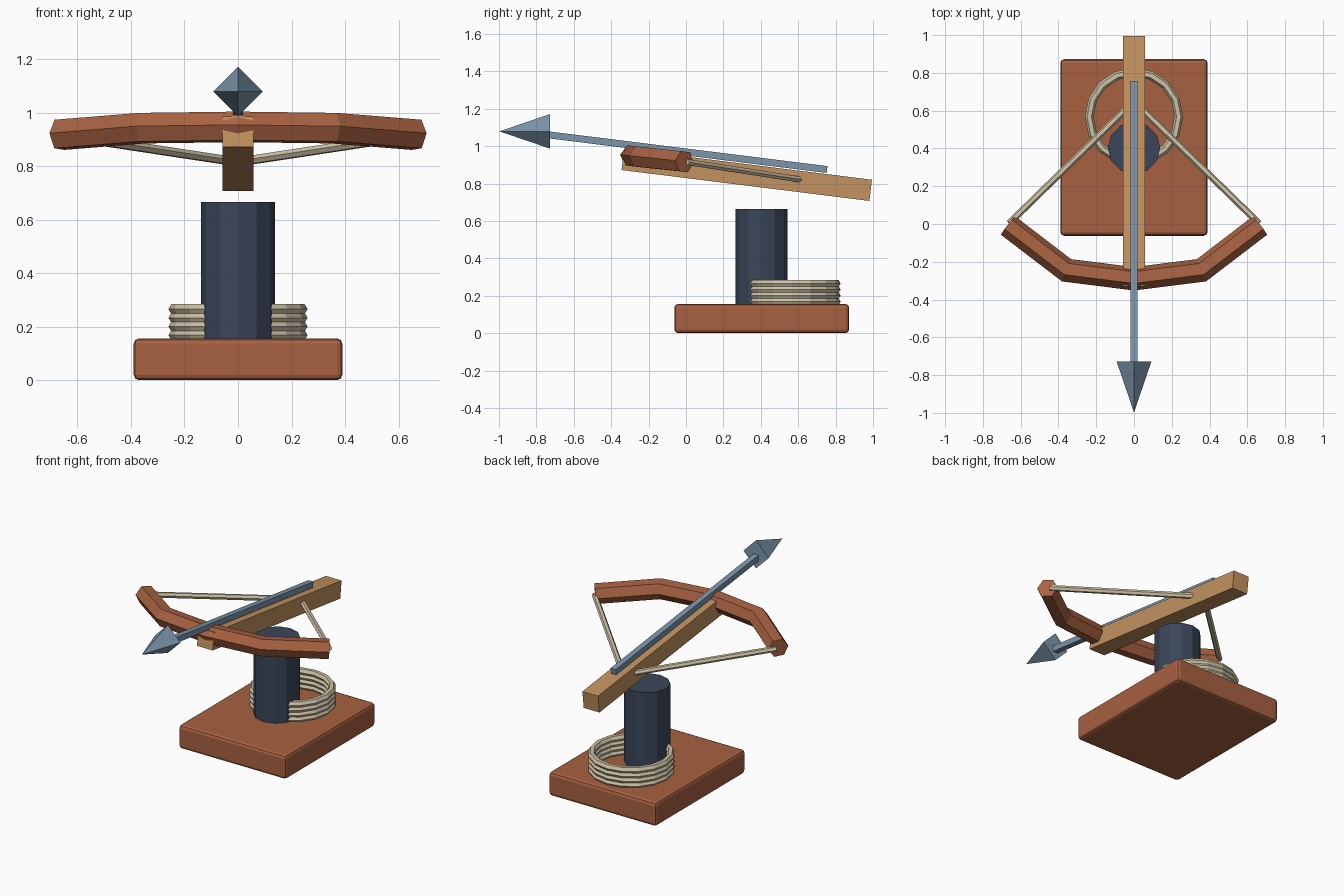
import bpy, bmesh
from math import pi, cos, sin, atan, radians
from mathutils import Vector, Matrix

if "Cube" in bpy.data.objects:
    bpy.data.objects.remove(bpy.data.objects["Cube"])


def material(name, rgb):
    m = bpy.data.materials.new(name)
    m.diffuse_color = (*rgb, 1)
    m.use_nodes = True
    m.node_tree.nodes["Principled BSDF"].inputs["Base Color"].default_value = m.diffuse_color
    return m


CLAY = material("red_wood", (0.39, 0.12, 0.053))
WOOD = material("light_wood", (0.55, 0.29, 0.115))
NAVY = material("dark_metal", (0.042, 0.061, 0.10))
ROPE = material("rope", (0.61, 0.54, 0.38))
STEEL = material("steel", (0.20, 0.30, 0.40))
PITCH = -atan(0.1245)  # weapon slopes down towards the back


def finish(name, bm, mat):
    bmesh.ops.recalc_face_normals(bm, faces=bm.faces)
    me = bpy.data.meshes.new(name)
    bm.to_mesh(me)
    bm.free()
    me.materials.append(mat)
    ob = bpy.data.objects.new(name, me)
    bpy.context.collection.objects.link(ob)
    return ob


def box(name, centre, size, mat, pitch=0.0, bevel=0.0):
    bm = bmesh.new()
    bmesh.ops.create_cube(bm, size=1, matrix=Matrix.Diagonal((*size, 1)))
    if bevel:
        bmesh.ops.bevel(bm, geom=bm.edges[:], offset=bevel, segments=2,
                        profile=0.5, affect='EDGES')
    ob = finish(name, bm, mat)
    ob.location = centre
    ob.rotation_euler.x = pitch
    return ob


def cone(name, centre, r1, r2, depth, sides, mat, rot=(0, 0, 0)):
    bm = bmesh.new()
    bmesh.ops.create_cone(bm, cap_ends=True, segments=sides,
                          radius1=r1, radius2=r2, depth=depth)
    ob = finish(name, bm, mat)
    ob.location = centre
    ob.rotation_euler = rot
    return ob


def tube(name, path, radius, mat, up, sides=6, closed=False):
    """Mitred sweep of a regular polygon along a path lying in one plane."""
    bm = bmesh.new()
    pts = [Vector(p) for p in path]
    n = len(pts)
    rings = []
    for i, p in enumerate(pts):
        a = pts[(i - 1) % n] if closed or i > 0 else None
        b = pts[(i + 1) % n] if closed or i < n - 1 else None
        t1 = (p - a).normalized() if a is not None else (b - p).normalized()
        t2 = (b - p).normalized() if b is not None else t1
        t = (t1 + t2).normalized()
        side = t.cross(up).normalized()
        top = side.cross(t)
        mitre = 1 / t.dot(t1)
        rings.append([bm.verts.new(p + side * radius * mitre * cos(2 * pi * k / sides)
                                   + top * radius * sin(2 * pi * k / sides))
                      for k in range(sides)])
    for i in range(n if closed else n - 1):
        r, s = rings[i], rings[(i + 1) % n]
        for k in range(sides):
            j = (k + 1) % sides
            bm.faces.new((r[k], r[j], s[j], s[k]))
    if not closed:
        bm.faces.new(rings[0])
        bm.faces.new(rings[-1])
    return finish(name, bm, mat)


# Base slab and pivot post
box("base", (0, 0.405, 0.078), (0.78, 0.935, 0.156), CLAY, bevel=0.02)
cone("post", (0, 0.403, 0.40), 0.139, 0.139, 0.53, 12, NAVY)

# Coil of rope: stacked rings around the back of the post
for i in range(4):
    z = 0.168 + 0.0325 * i
    ring = [(0.237 * cos(2 * pi * k / 16), 0.567 + 0.237 * sin(2 * pi * k / 16), z)
            for k in range(16)]
    tube(f"rope_ring_{i + 1}", ring, 0.0225, ROPE, Vector((0, 0, 1)), closed=True)

# Stock beam
box("stock", (0, 0.325, 0.846), (0.114, 1.335, 0.114), WOOD, pitch=PITCH)

# Bow limbs, swept in the tilted plane of the stock
normal = Matrix.Rotation(PITCH, 3, 'X') @ Vector((0, 0, 1))
half = [(0.667, -0.008), (0.357, -0.245)]
flat = half + [(0, -0.290)] + [(-x, y) for x, y in reversed(half)]
tube("bow", [(x, y, 0.916 - 0.105 * y) for x, y in flat], 0.062, CLAY, normal)

# Bowstring, drawn back to the nock
for side, label in ((1, "right"), (-1, "left")):
    tube(f"bowstring_{label}", [(side * 0.66, 0.005, 0.915), (0, 0.65, 0.815)],
         0.018, ROPE, normal)

# Bolt shaft and four-sided head
box("bolt_shaft", (0, 0.005, 0.968), (0.037, 1.51, 0.037), STEEL, pitch=PITCH)
cone("bolt_head", (0, -0.863, 1.079), 0.092, 0, 0.27, 4, STEEL, rot=(radians(90), 0, 0))
